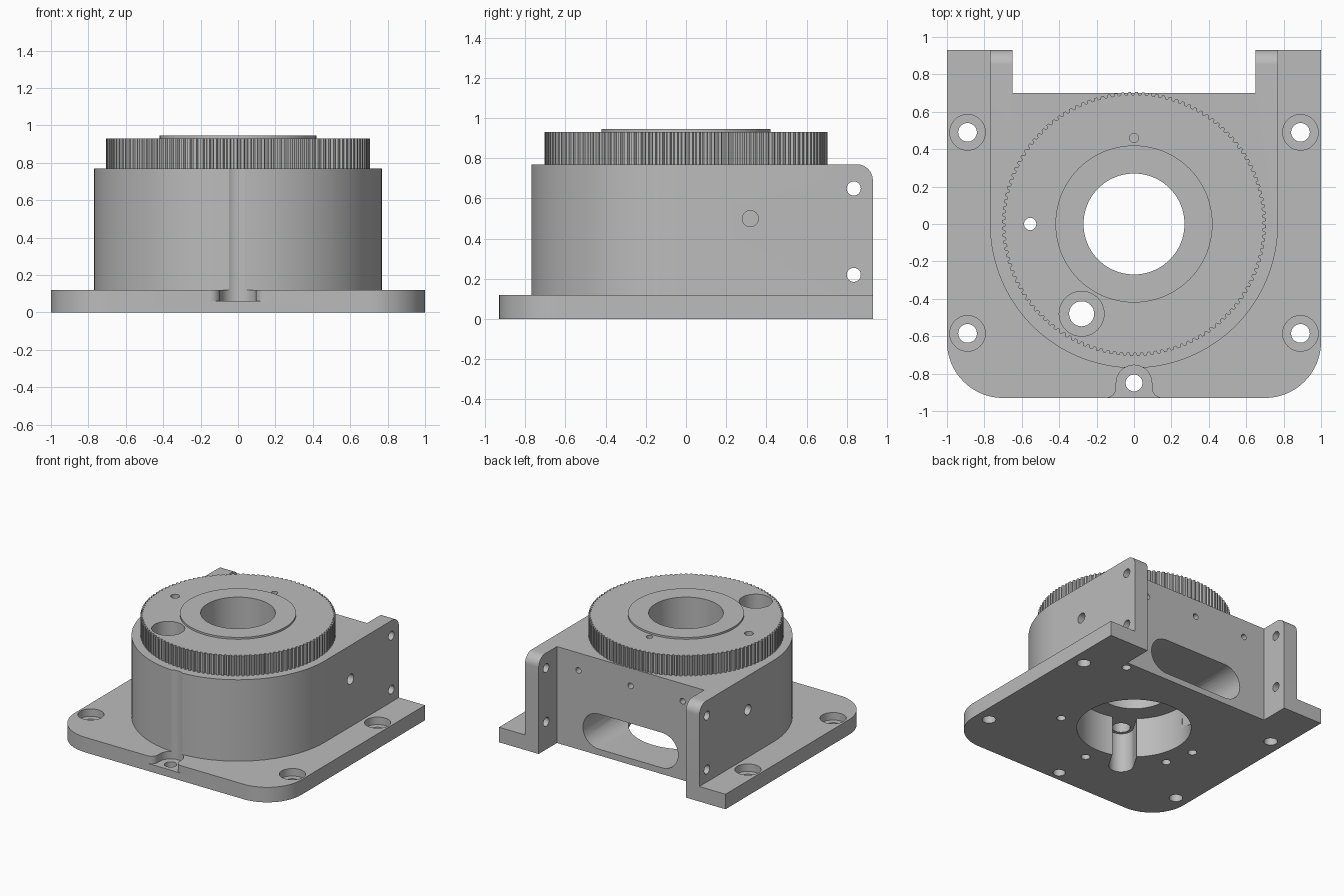
import bpy, bmesh
from math import sin, cos, pi, radians, atan2
from mathutils import Matrix

cube = bpy.data.objects.get("Cube")
if cube:
    bpy.data.objects.remove(cube, do_unlink=True)

grey = bpy.data.materials.new("machined_grey")
grey.use_nodes = True
grey.diffuse_color = (0.5, 0.5, 0.5, 1)
grey.node_tree.nodes["Principled BSDF"].inputs["Base Color"].default_value = (0.5, 0.5, 0.5, 1)

# Axis turns: the outline (u, v) is extruded along the named axis
TURN = {
    "z": Matrix.Identity(4),                                                  # u=x, v=y
    "x": Matrix(((0, 0, 1, 0), (1, 0, 0, 0), (0, 1, 0, 0), (0, 0, 0, 1))),    # u=y, v=z
    "y": Matrix(((0, 1, 0, 0), (0, 0, 1, 0), (1, 0, 0, 0), (0, 0, 0, 1))),    # u=z, v=x
}


def arc(cx, cy, r, a0, a1, n=16):
    """Points on an arc, angles in degrees."""
    steps = [radians(a0 + (a1 - a0) * i / n) for i in range(n + 1)]
    return [(cx + r * cos(a), cy + r * sin(a)) for a in steps]


def circle(cx, cy, r, n=32):
    return arc(cx, cy, r, 0, 360, n)[:-1]


def stadium(a, b, r):
    """Round-ended slot from point a to point b."""
    d = atan2(b[1] - a[1], b[0] - a[0]) * 180 / pi
    return arc(*b, r, d - 90, d + 90) + arc(*a, r, d + 90, d + 270)


def prism(name, outline, lo, hi, axis="z"):
    bm = bmesh.new()
    base = bm.faces.new([bm.verts.new((u, v, lo)) for u, v in outline])
    top = bmesh.ops.extrude_face_region(bm, geom=[base])["geom"]
    bmesh.ops.translate(bm, vec=(0, 0, hi - lo),
                        verts=[g for g in top if isinstance(g, bmesh.types.BMVert)])
    bmesh.ops.transform(bm, matrix=TURN[axis], verts=bm.verts)
    bmesh.ops.recalc_face_normals(bm, faces=bm.faces)
    mesh = bpy.data.meshes.new(name)
    bm.to_mesh(mesh)
    bm.free()
    mesh.materials.append(grey)
    ob = bpy.data.objects.new(name, mesh)
    bpy.context.collection.objects.link(ob)
    return ob


cutters = []


def cutter(*args):
    ob = prism("cutter", *args)
    ob.hide_render = True
    cutters.append(ob)
    return ob


def carve(ob, tools, operation="DIFFERENCE"):
    for tool in tools:
        mod = ob.modifiers.new("carve", "BOOLEAN")
        mod.operation = operation
        mod.solver = "EXACT"
        mod.object = tool
    bpy.context.view_layer.update()
    graph = bpy.context.evaluated_depsgraph_get()
    mesh = bpy.data.meshes.new_from_object(ob.evaluated_get(graph))
    ob.modifiers.clear()
    ob.data = mesh


# Heights and key radii
PLATE, BODY, RING, TOP = 0.12, 0.77, 0.93, 0.945
CEILING = 0.32
WIDE, BACK, STEP, EAR = 0.77, 0.93, 0.70, 0.65
notch = [(EAR, BACK), (EAR, STEP), (-EAR, STEP), (-EAR, BACK)]
port = (-0.28, -0.48)

# Base plate with round front corners and a rear notch
base_plate = prism("base_plate",
                   arc(-0.7, -0.63, 0.3, 180, 270) + arc(0.7, -0.63, 0.3, 270, 360)
                   + [(1, BACK)] + notch + [(-1, BACK)], 0, PLATE)

# Housing: round front, straight sides, two rear ears
housing = prism("housing", arc(0, 0, WIDE, 180, 360, 72) + [(WIDE, BACK)] + notch
                + [(-WIDE, BACK)], PLATE, BODY)
side_shape = cutter([(-1, 0), (BACK, 0)] + arc(BACK - 0.08, BODY - 0.08, 0.08, 0, 90)
                    + [(-1, BODY)], -1, 1, "x")
carve(housing, [side_shape], "INTERSECT")

# Toothed ring
TEETH = 120
teeth = []
for i in range(TEETH):
    for f, r in ((0, 0.69), (0.3, 0.69), (0.45, 0.705), (0.85, 0.705)):
        a = 2 * pi * (i + f) / TEETH
        teeth.append((r * cos(a), r * sin(a)))
toothed_ring = prism("toothed_ring", teeth, BODY, RING)

# Raised collar round the bore
top_collar = prism("top_collar", circle(0, 0, 0.42, 96), RING, TOP)

# Bore, lower cavity with its side pocket, and the rear window into it
bore = cutter(circle(0, 0, 0.27, 96), -0.2, 1.2)
cavity = cutter(circle(0, 0, 0.417, 96), -0.2, CEILING)
pocket = cutter(stadium((0, 0), port, 0.09), -0.2, CEILING)
window = cutter(stadium((0.19, -0.28), (0.19, 0.28), 0.14), 0.05, 0.8, "y")

# Counterbored port and small holes in the ring
port_hole = cutter(circle(*port, 0.067), -0.2, 1.2)
port_bore = cutter(circle(*port, 0.12, 48), 0.79, 1.2)
side_hole = cutter(circle(-0.555, 0, 0.033), -0.2, 1.2)
dowel_hole = cutter(circle(0, 0.46, 0.024), 0.83, 1.2)

# Front relief: flared recess in the plate and groove up the housing
relief = cutter(arc(0, -0.85, 0.095, 0, 180, 32) + arc(-0.15, -0.875, 0.055, 0, -90)
                + [(-0.15, -1.1), (0.15, -1.1)] + arc(0.15, -0.875, 0.055, 270, 180),
                0.06, 0.9)

# Plate mounting holes
plate_holes = [cutter(circle(0, -0.85, 0.045), -0.2, 0.3)]
for x in (-0.89, 0.89):
    for y in (-0.585, 0.49):
        plate_holes += [cutter(circle(x, y, 0.05), -0.2, 0.3),
                        cutter(circle(x, y, 0.095, 48), 0.06, 0.3)]

# Blind holes under the plate
under_holes = [cutter(circle(x, y, 0.033), -0.2, 0.25)
               for x, y in ((0.5, -0.23), (-0.5, -0.23), (0, -0.55), (0.61, 0.64))]

# Holes through the ears, in the flanks and in the rear wall
wall_holes = [cutter(circle(0.32, 0.5, 0.04), s * 0.65, s * 0.9, "x") for s in (-1, 1)]
wall_holes += [cutter(circle(0.835, z, 0.035), -0.9, 0.9, "x") for z in (0.22, 0.65)]
wall_holes += [cutter(circle(0.63, x, 0.023), 0.55, 0.8, "y") for x in (-0.46, 0, 0.46)]

shared = [cavity, pocket, window, side_hole, relief] + under_holes
carve(base_plate, shared + plate_holes)
carve(housing, shared + [bore, port_hole] + wall_holes)
carve(toothed_ring, [bore, port_hole, port_bore, side_hole, dowel_hole])
carve(top_collar, [bore])

for ob in cutters:
    bpy.data.objects.remove(ob, do_unlink=True)

# Smooth round walls, keep edges sharp
bpy.ops.object.select_all(action="DESELECT")
for ob in (base_plate, housing, toothed_ring, top_collar):
    ob.select_set(True)
    bpy.context.view_layer.objects.active = ob
bpy.ops.object.shade_smooth_by_angle(angle=radians(25))
